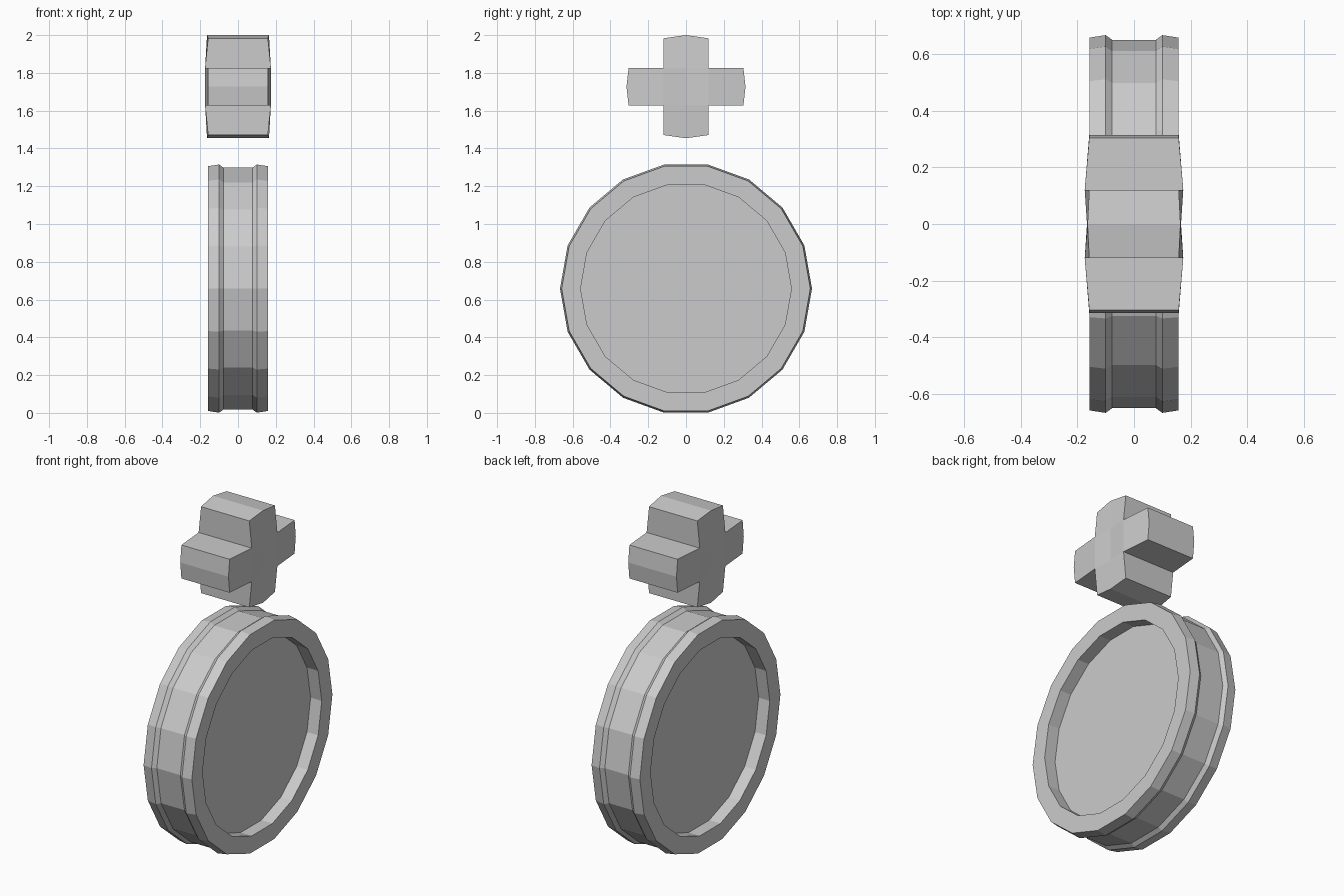
import bpy, bmesh, math

cube = bpy.data.objects.get("Cube")
if cube:
    bpy.data.objects.remove(cube, do_unlink=True)

grey = bpy.data.materials.new("plain_grey")
grey.use_nodes = True
colour = (0.6, 0.6, 0.6, 1)
grey.diffuse_color = colour
grey.node_tree.nodes["Principled BSDF"].inputs["Base Color"].default_value = colour


def finish(bm, name, z):
    bmesh.ops.recalc_face_normals(bm, faces=bm.faces)
    mesh = bpy.data.meshes.new(name)
    bm.to_mesh(mesh)
    bm.free()
    mesh.materials.append(grey)
    obj = bpy.data.objects.new(name, mesh)
    obj.location.z = z
    bpy.context.collection.objects.link(obj)
    return obj


# Wheel: mirrored half profile (x, radius) turned about the x axis
SIDES = 18
half = [(0.085, 0.558), (0.158, 0.558), (0.158, 0.658), (0.1, 0.667), (0.077, 0.65)]
profile = half + [(-x, r) for x, r in reversed(half)]
bm = bmesh.new()
rings = []
for x, r in profile:
    ring = []
    for i in range(SIDES):
        a = math.tau * i / SIDES
        ring.append(bm.verts.new((x, r * math.cos(a), r * math.sin(a))))
    rings.append(ring)
for a, b in zip(rings, rings[1:]):
    for i in range(SIDES):
        j = (i + 1) % SIDES
        bm.faces.new((a[i], a[j], b[j], b[i]))
# Recessed panels on both sides
bm.faces.new(rings[0])
bm.faces.new(rings[-1])
finish(bm, "wheel", 0.658)

# Cross: a grid of cells without the corners, with a bulging depth
STEPS = range(-2, 3)
ARM_Y, ARM_Z = 0.12, 0.099


def cross_point(i, j):
    """Return y, z and half depth of a grid point."""
    y = (0, ARM_Y, 0.315 if j == 0 else 0.304)[abs(i)] * (1 if i > 0 else -1)
    z = (0, ARM_Z, 0.273 if i == 0 else 0.256)[abs(j)] * (1 if j > 0 else -1)
    if abs(i) == 2 or abs(j) == 2:
        depth = 0.164 if i == 0 else 0.158
    else:
        depth = 0.166 if i == 0 else 0.174
    return y, z, depth


bm = bmesh.new()
layers = {}
for side in (1, -1):
    for i in STEPS:
        for j in STEPS:
            if abs(i) + abs(j) < 4:
                y, z, depth = cross_point(i, j)
                layers[side, i, j] = bm.verts.new((side * depth, y, z))
edges = {}
for i in range(-2, 2):
    for j in range(-2, 2):
        corners = [(i, j), (i + 1, j), (i + 1, j + 1), (i, j + 1)]
        if any(abs(a) + abs(b) == 4 for a, b in corners):
            continue
        for side in (1, -1):
            bm.faces.new([layers[(side, *c)] for c in corners])
        for k in range(4):
            pair = (corners[k], corners[(k + 1) % 4])
            key = tuple(sorted(pair))
            edges[key] = edges.get(key, 0) + 1
# Outer walls along edges used by a single cell
for (a, b), uses in edges.items():
    if uses == 1:
        bm.faces.new((layers[(1, *a)], layers[(1, *b)],
                      layers[(-1, *b)], layers[(-1, *a)]))
finish(bm, "cross", 1.727)
